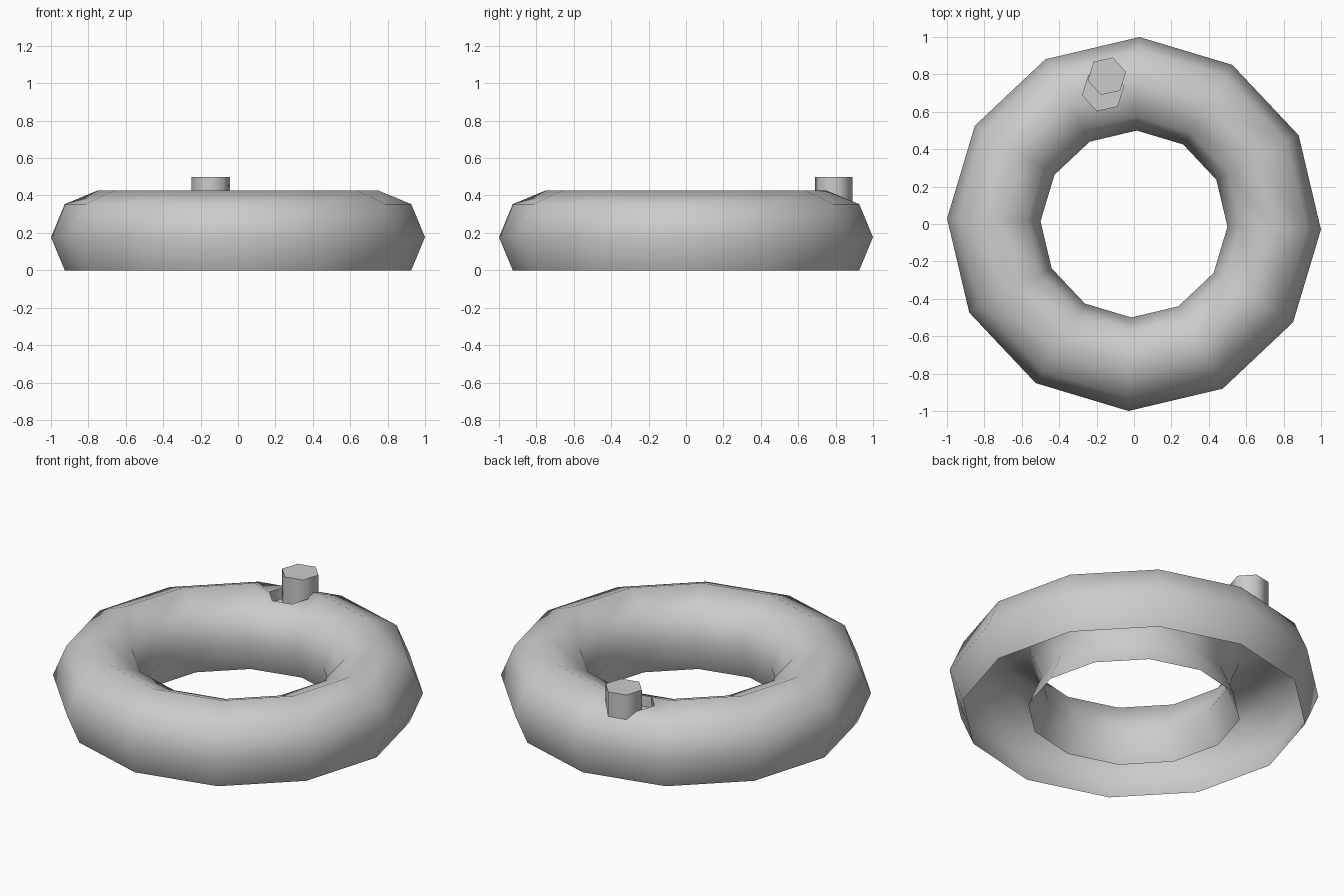
import bpy, bmesh
from math import cos, sin, pi, radians

if "Cube" in bpy.data.objects:
    bpy.data.objects.remove(bpy.data.objects["Cube"])

SEG, R, r = 12, 0.75, 0.25
LIFT = r * sin(pi / 4)
TURN = radians(-1.7)


def finish(bm, name, angle):
    bmesh.ops.recalc_face_normals(bm, faces=bm.faces)
    me = bpy.data.meshes.new(name)
    bm.to_mesh(me)
    bm.free()
    ob = bpy.data.objects.new(name, me)
    bpy.context.collection.objects.link(ob)
    bpy.ops.object.select_all(action='DESELECT')
    ob.select_set(True)
    bpy.context.view_layer.objects.active = ob
    bpy.ops.object.shade_smooth_by_angle(angle=radians(angle))
    return ob


def hexagon(bm, x, y, z, rad):
    return [bm.verts.new((x + rad * cos(radians(12.5 + 60 * k)),
                          y + rad * sin(radians(12.5 + 60 * k)), z)) for k in range(6)]


def bridge(bm, a, b):
    for k in range(len(a)):
        n = (k + 1) % len(a)
        bm.faces.new((a[k], a[n], b[n], b[k]))


# Inflatable ring: octagonal section, open underneath
bm = bmesh.new()
section = [radians(-45 + 45 * j) for j in range(7)]
rings = []
for i in range(SEG):
    a = TURN + 2 * pi * i / SEG
    rings.append([bm.verts.new(((R + r * cos(t)) * cos(a), (R + r * cos(t)) * sin(a),
                                LIFT + r * sin(t))) for t in section])
VALVE = 3
for i in range(SEG):
    p, q = rings[i], rings[(i + 1) % SEG]
    for j in range(6):
        if i == VALVE and j in (2, 3):
            continue
        bm.faces.new((p[j], q[j], q[j + 1], p[j + 1]))

# Hexagonal valve recess let into the top of the ring
p, q = rings[VALVE], rings[VALVE + 1]
border = [p[3], p[2], q[2], q[3], q[4], p[4]]
rim = hexagon(bm, -0.165, 0.713, 0.385, 0.113)
floor = hexagon(bm, -0.165, 0.713, 0.32, 0.113)
bridge(bm, border, rim)
bridge(bm, rim, floor)
bm.faces.new(floor)
finish(bm, "float_ring", 60)

# Valve plug
bm = bmesh.new()
low = hexagon(bm, -0.145, 0.79, 0.31, 0.105)
high = hexagon(bm, -0.145, 0.79, 0.50, 0.105)
bridge(bm, low, high)
bm.faces.new(low)
bm.faces.new(high)
finish(bm, "valve_plug", 65)
